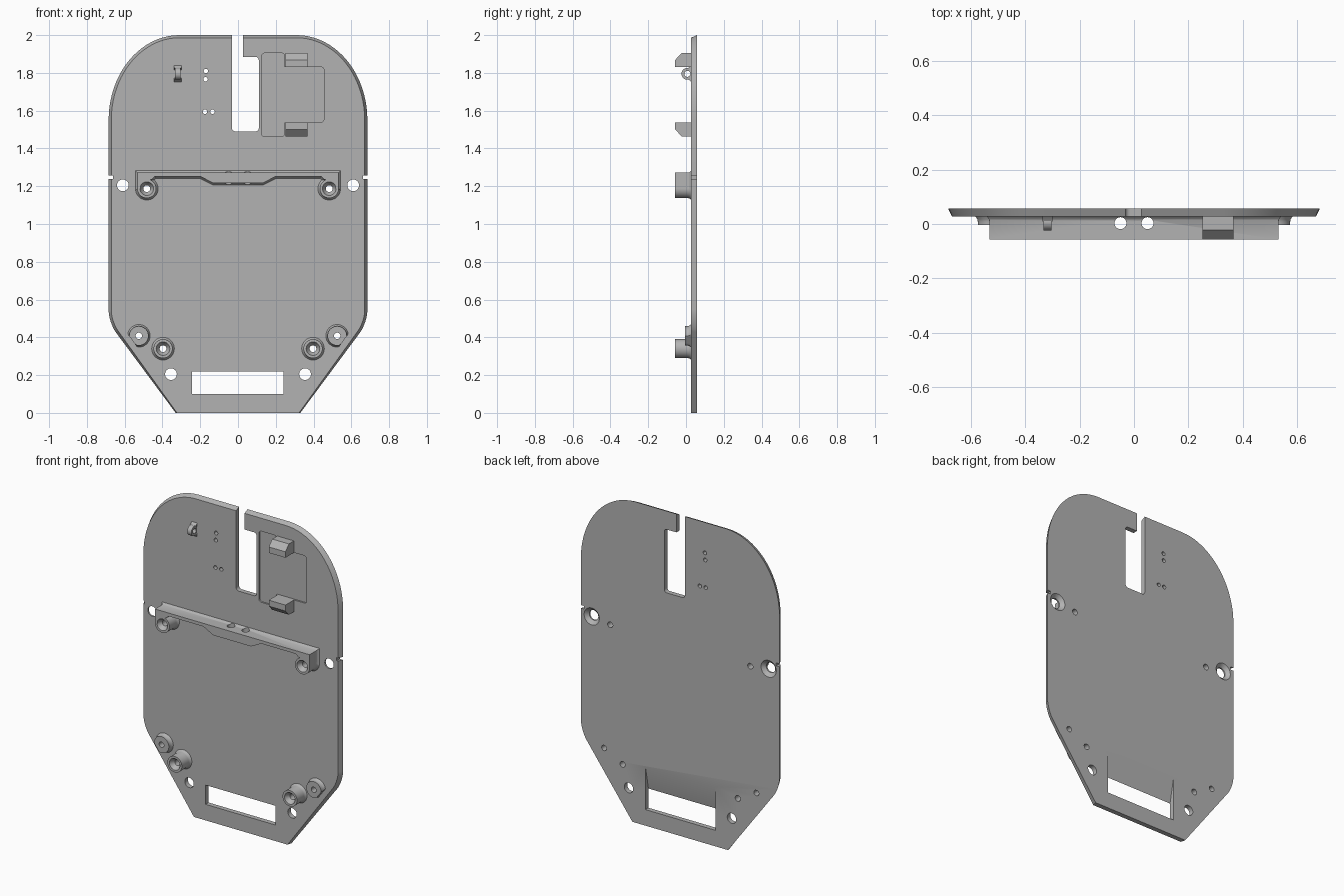
import bpy, bmesh, math
from mathutils import Vector

if "Cube" in bpy.data.objects:
    bpy.data.objects.remove(bpy.data.objects["Cube"])

grey = bpy.data.materials.new("plain grey")
grey.use_nodes = True
grey.diffuse_color = (0.45, 0.45, 0.45, 1)
grey.node_tree.nodes["Principled BSDF"].inputs["Base Color"].default_value = grey.diffuse_color

FRONT, BACK, TIP = 0.027, 0.057, -0.057
parts = []


def loft(name, sections, axis="y", ring=False):
    """Bridge matching loops placed along an axis; capped, or closed into a ring."""
    place = {"x": lambda a, b, t: (t, a, b),
             "y": lambda a, b, t: (a, t, b),
             "z": lambda a, b, t: (a, b, t)}[axis]
    bm = bmesh.new()
    loops = [[bm.verts.new(place(a, b, t)) for a, b in pts] for t, pts in sections]
    pairs = list(zip(loops, loops[1:]))
    if ring:
        pairs.append((loops[-1], loops[0]))
    else:
        bm.faces.new(loops[0])
        bm.faces.new(loops[-1])
    for lo, hi in pairs:
        for i in range(len(lo)):
            bm.faces.new((lo[i - 1], lo[i], hi[i], hi[i - 1]))
    bmesh.ops.recalc_face_normals(bm, faces=bm.faces)
    mesh = bpy.data.meshes.new(name)
    bm.to_mesh(mesh)
    bm.free()
    mesh.materials.append(grey)
    obj = bpy.data.objects.new(name, mesh)
    bpy.context.collection.objects.link(obj)
    parts.append(obj)
    return obj


def circle(x, z, r, n=32):
    return [(x + r * math.cos(i * math.tau / n), z + r * math.sin(i * math.tau / n))
            for i in range(n)]


def box(x0, x1, z0, z1):
    return [(x0, z0), (x1, z0), (x1, z1), (x0, z1)]


def rounded(corners, steps=6):
    """Corners are (x, z, trim before, trim after)."""
    out = []
    for i, (x, z, d1, d2) in enumerate(corners):
        p = Vector((x, z))
        if not d1:
            out.append((x, z))
            continue
        u = (Vector(corners[i - 1][:2]) - p).normalized() * d1
        v = (Vector(corners[(i + 1) % len(corners)][:2]) - p).normalized() * d2
        for k in range(steps + 1):
            t = k / steps * math.pi / 2
            out.append(tuple(p + u * (1 - math.sin(t)) + v * (1 - math.cos(t))))
    return out


def offset(pts, d):
    """Grow a counter-clockwise outline by d."""
    out = []
    for i, p in enumerate(pts):
        p = Vector(p)
        a = (p - Vector(pts[i - 1])).normalized()
        b = (Vector(pts[(i + 1) % len(pts)]) - p).normalized()
        n1, n2 = Vector((a.y, -a.x)), Vector((b.y, -b.x))
        out.append(tuple(p + (n1 + n2) * d / (1 + n1.dot(n2))))
    return out


def cut(target, sections, axis="y"):
    cutter = loft("cutter", sections, axis)
    cutter.hide_render = True
    mod = target.modifiers.new("cut", "BOOLEAN")
    mod.operation, mod.solver, mod.object = "DIFFERENCE", "EXACT", cutter
    bpy.context.view_layer.objects.active = target
    bpy.ops.object.modifier_apply(modifier=mod.name)
    parts.remove(cutter)
    bpy.data.objects.remove(cutter)


def through(pts):
    return [(-0.1, pts), (0.1, pts)]


# Plate with a slightly tapered rim
half = [(0.33, 0, 0, 0), (0.685, 0.478, 0.066, 0.066), (0.685, 2, 0.45, 0.375)]
mirrored = [(-x, z, b, a) for x, z, a, b in reversed(half)]
outline = rounded(half + mirrored, 20)
rim = [(x, 0 if o[1] == 0 else z) for (x, z), o in zip(offset(outline, -0.014), outline)]
plate = loft("plate", [(FRONT, rim), (BACK, outline)])

# Open slot at the top
r = 0.018
slot = rounded([(-0.032, 1.49, r, r), (0.11, 1.49, r, r), (0.11, 1.885, r, r),
                (0.026, 1.885, 0, 0), (0.026, 2.1, 0, 0), (-0.032, 2.1, 0, 0)])
cut(plate, through(slot))

# Shallow pocket beside the slot
pocket = rounded([(0.125, 1.462, r, r), (0.247, 1.462, r, r), (0.247, 1.537, 0, 0),
                  (0.455, 1.537, r, r), (0.455, 1.832, r, r), (0.247, 1.832, 0, 0),
                  (0.247, 1.905, r, r), (0.125, 1.905, r, r)])
cut(plate, [(-0.1, pocket), (FRONT + 0.01, pocket)])

# Bottom window with its upper wall sloping out to the back
slope = 0.15 / (BACK - FRONT)
cut(plate, [(FRONT - 0.01, box(-0.243, 0.24, 0.1, 0.22 - slope * 0.01)),
            (BACK + 0.01, box(-0.243, 0.24, 0.1, 0.37 + slope * 0.01))])
cut(plate, through(box(-0.243, 0.24, 0.1, 0.22)))

# Small pin holes
for x, z in [(-0.17, 1.81), (-0.172, 1.766), (-0.175, 1.594), (-0.135, 1.594)]:
    cut(plate, through(circle(x, z, 0.012, 16)))

for side, label in [(1, "left"), (-1, "right")]:
    # Countersunk holes, edge notches and lower holes
    x = side * 0.61
    cut(plate, [(-0.1, circle(x, 1.205, 0.031)), (0.037, circle(x, 1.205, 0.031)),
                (0.062, circle(x, 1.205, 0.058))])
    cut(plate, through(box(*sorted((side * 0.662, side * 0.8)), 1.237, 1.256)))
    cut(plate, through(circle(side * 0.355, 0.205, 0.031)))

    # Tall screw bosses with flared feet
    tall = [(0.06, FRONT), (0.053, 0.02), (0.05, 0.01), (0.05, TIP), (0.036, TIP),
            (0.03, -0.045), (0.018, -0.03), (0.018, FRONT)]
    for name, x, z in [("upper_boss", 0.483, 1.187), ("lower_boss", 0.397, 0.34)]:
        cut(plate, through(circle(side * x, z, 0.018)))
        loft(f"{name}_{label}", [(y, circle(side * x, z, rad)) for rad, y in tall], ring=True)

    # Low bosses, flattened towards the slanted edge
    x, z = side * 0.525, 0.408
    n = Vector((side * 0.803, -0.596))

    def flattened(rad):
        pts = []
        for p in circle(x, z, rad):
            over = max(0, (Vector(p) - Vector((x, z))).dot(n) - 0.042)
            pts.append(tuple(Vector(p) - n * over))
        return pts

    cut(plate, through(circle(x, z, 0.017)))
    low = [(0.06, FRONT), (0.054, 0.018), (0.051, 0.01), (0.051, -0.004),
           (0.017, -0.004), (0.017, FRONT)]
    loft(f"low_boss_{label}", [(y, flattened(rad)) for rad, y in low], ring=True)

# Cross rail with end legs, a deeper middle and two vertical holes
right_half = [(0.13, 1.216), (0.2, 1.252), (0.44, 1.252), (0.455, 1.236),
              (0.515, 1.222), (0.515, 1.187), (0.533, 1.187), (0.533, 1.272)]
bar = [(-x, z) for x, z in reversed(right_half)]
bar = bar[1:] + right_half + bar[:1]
rail = loft("cross_rail", [(FRONT, offset(bar, 0.01)), (0.02, offset(bar, 0.003)),
                           (0.014, bar), (TIP, bar)])
for x in (-0.05, 0.05):
    hole = circle(x, 0.003, 0.022)
    cut(rail, [(1.1, hole), (1.4, hole)], "z")

# Holder clips, chamfered on their outer corners
for name, inner, outer in [("upper_clip", 1.832, 1.905), ("lower_clip", 1.537, 1.464)]:
    edge = outer - math.copysign(0.036, outer - inner)
    profile = [(FRONT + 0.003, inner), (TIP, inner), (TIP, edge),
               (TIP + 0.034, outer), (FRONT + 0.003, outer)]
    loft(name, [(0.252, profile), (0.367, profile)], "x")

# Cable loop
big, small = circle(0.007, 1.795, 0.031), circle(0.007, 1.795, 0.016)
loft("cable_loop", [(-0.333, big), (-0.305, big), (-0.305, small), (-0.333, small)],
     "x", ring=True)
for s in (-1, 1):
    foot = [(FRONT + 0.002, 1.795 + s * 0.02), (0.01, 1.795 + s * 0.03),
            (0.018, 1.795 + s * 0.034), (FRONT + 0.002, 1.795 + s * 0.045)]
    loft("cable_loop_foot", [(-0.338, foot), (-0.3, foot)], "x")

# Smooth the curved walls, keep the edges sharp
bpy.ops.object.select_all(action="DESELECT")
for obj in parts:
    obj.select_set(True)
bpy.context.view_layer.objects.active = plate
bpy.ops.object.shade_smooth_by_angle(angle=math.radians(30))
